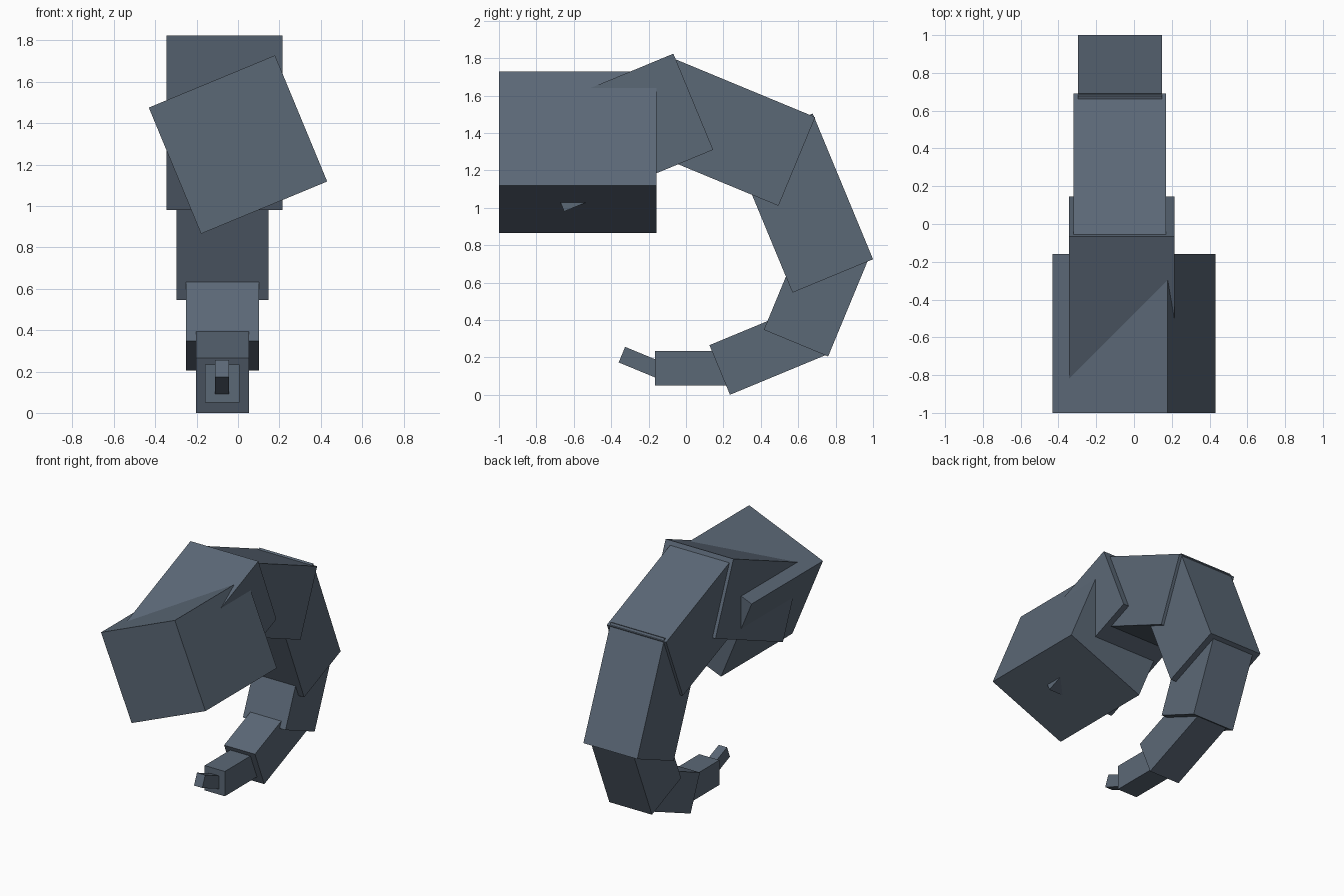
import bpy
from math import radians, sin, cos
from mathutils import Matrix, Vector

old = bpy.data.objects.get("Cube")
if old:
    bpy.data.objects.remove(old, do_unlink=True)

# Single slate blue material
slate = bpy.data.materials.new("slate_blue")
slate.use_nodes = True
colour = (0.105, 0.138, 0.182, 1)
slate.diffuse_color = colour
slate.node_tree.nodes["Principled BSDF"].inputs["Base Color"].default_value = colour


def block(name, centre, size, axis, degrees):
    """Flat-sided box turned about one axis."""
    bpy.ops.mesh.primitive_cube_add(size=1)
    ob = bpy.context.object
    ob.name = ob.data.name = name
    ob.data.transform(Matrix.Diagonal((*size, 1)))
    ob.data.transform(Matrix.Rotation(radians(degrees), 4, axis))
    ob.location = centre
    ob.data.materials.append(slate)
    return ob


def segment(name, x, width, y, z, degrees, length, thick):
    """Tail box laid from its lower start corner (y, z) along a slope."""
    a = radians(degrees)
    along = Vector((0, cos(a), sin(a)))
    up = Vector((0, -sin(a), cos(a)))
    centre = Vector((x, y, z)) + along * length / 2 + up * thick / 2
    block(name, centre, (width, length, thick), 'X', degrees)


# Head block, rolled about its long axis
block("head", (0, -0.579, 1.297), (0.66, 0.842, 0.66), 'Y', -22.5)

# Tapering chain curling from the head down to the tip
segment("neck", -0.065, 0.56, -0.651, 0.98, 22.5, 0.862, 0.556)
segment("upper_back", -0.075, 0.49, -0.263, 1.324, -22.5, 0.82, 0.513)
segment("middle_back", -0.075, 0.445, 0.247, 1.325, -67.5, 0.843, 0.466)
segment("lower_back", -0.075, 0.352, 0.76, 0.205, 67.5, 0.56, 0.372)
segment("tail_base", -0.075, 0.255, 0.235, 0.0, 22.5, 0.56, 0.287)
segment("tail_middle", -0.077, 0.167, -0.165, 0.05, 0, 0.42, 0.185)
segment("tail_tip", -0.077, 0.068, -0.36, 0.173, -22.5, 0.24, 0.09)
